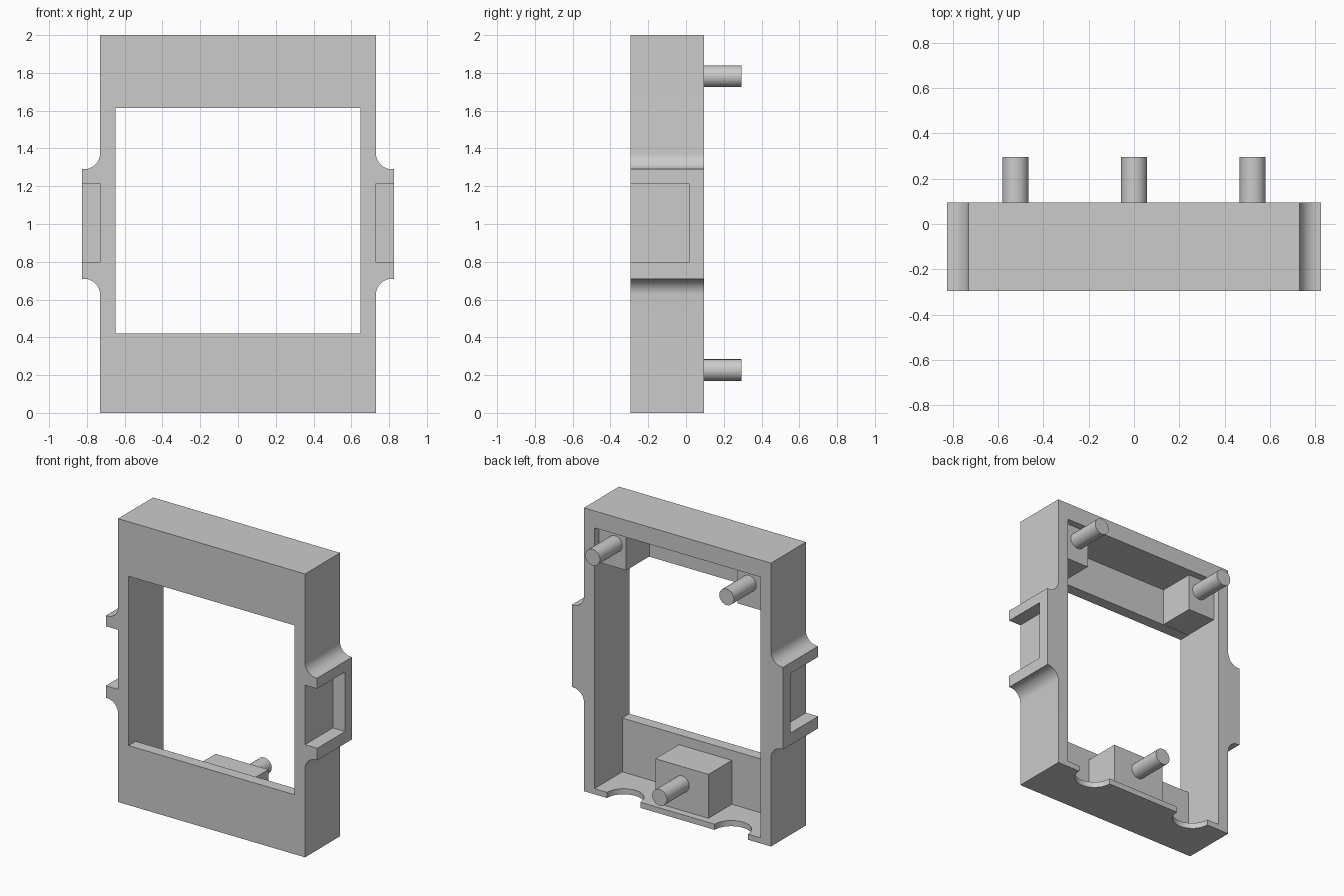
import bpy, bmesh, math

if "Cube" in bpy.data.objects:
    bpy.data.objects.remove(bpy.data.objects["Cube"], do_unlink=True)

grey = bpy.data.materials.new("plain_grey")
grey.use_nodes = True
grey.diffuse_color = (0.6, 0.6, 0.6, 1)
grey.node_tree.nodes["Principled BSDF"].inputs["Base Color"].default_value = (0.6, 0.6, 0.6, 1)

FRONT, BACK = -0.295, 0.095     # frame depth
SIDE, TAB = 0.73, 0.825         # half widths without and with the side tabs
INNER = 0.648                   # half width of the opening
PLATE = -0.215                  # inner face of the front plate
FLOOR, CEILING = 0.04, 1.88     # inside of the bottom and top walls
SILL, LINTEL = 0.42, 1.615      # window edges


def prism(name, points, axis, low, high):
    """Extrude a flat outline along an axis (0 = x, 1 = y, 2 = z)."""
    bm = bmesh.new()
    rings = []
    for level in (low, high):
        ring = []
        for p in points:
            co = list(p)
            co.insert(axis, level)
            ring.append(bm.verts.new(co))
        rings.append(ring)
        bm.faces.new(ring)
    n = len(points)
    for i in range(n):
        j = (i + 1) % n
        bm.faces.new((rings[0][i], rings[0][j], rings[1][j], rings[1][i]))
    bmesh.ops.recalc_face_normals(bm, faces=bm.faces)
    mesh = bpy.data.meshes.new(name)
    bm.to_mesh(mesh)
    bm.free()
    mesh.materials.append(grey)
    obj = bpy.data.objects.new(name, mesh)
    bpy.context.collection.objects.link(obj)
    return obj


def rect(a0, a1, b0, b1):
    return [(a0, b0), (a1, b0), (a1, b1), (a0, b1)]


def arc(cx, cy, r, start, end, steps):
    return [(cx + r * math.cos(a), cy + r * math.sin(a))
            for a in (math.radians(start + (end - start) * i / steps) for i in range(steps + 1))]


def circle(cx, cy, r, steps=48):
    return arc(cx, cy, r, 0, 360, steps)[:-1]


def select_only(obj):
    bpy.ops.object.select_all(action='DESELECT')
    obj.select_set(True)
    bpy.context.view_layer.objects.active = obj


def cut(obj, cutter):
    cutter.hide_render = True
    mod = obj.modifiers.new("cut", 'BOOLEAN')
    mod.operation = 'DIFFERENCE'
    mod.solver = 'EXACT'
    mod.object = cutter
    select_only(obj)
    bpy.ops.object.modifier_apply(modifier=mod.name)
    bpy.data.objects.remove(cutter, do_unlink=True)


def smooth(obj):
    select_only(obj)
    bpy.ops.object.shade_smooth_by_angle(angle=math.radians(30))


# Frame outline with filleted side tabs, one half then mirrored
fillet = 0.085
half = [(SIDE, 0)]
half += arc(SIDE + fillet, 0.71 - fillet, fillet, 180, 90, 12)
half += [(TAB, 0.71), (TAB, 1.29)]
half += arc(SIDE + fillet, 1.29 + fillet, fillet, 270, 180, 12)
half += [(SIDE, 2)]
frame = prism("frame", half + [(-x, z) for x, z in reversed(half)], 1, FRONT, BACK)

# Window and wider rear cavity in one stepped cut
stepped = [(-0.5, SILL), (PLATE, SILL), (PLATE, FLOOR), (0.3, FLOOR),
           (0.3, CEILING), (PLATE, CEILING), (PLATE, LINTEL), (-0.5, LINTEL)]
cut(frame, prism("opening_cutter", stepped, 0, -INNER, INNER))

# Tab pockets open to the front, and round notches in the bottom wall
for s in (-1, 1):
    low, high = sorted((s * SIDE, s))
    cut(frame, prism("pocket_cutter", rect(-0.5, 0.015, 0.795, 1.215), 0, low, high))
    cut(frame, prism("notch_cutter", circle(s * 0.42, BACK, 0.13), 2, -0.1, 0.1))
smooth(frame)

# Mounting blocks with pegs: one at the bottom, two in the upper corners
bury = 0.01
blocks = [
    ("bottom", 0, 0.227, rect(-0.207, 0.207, FLOOR - bury, 0.35)),
    ("upper_left", 0.523, 1.782, rect(0.435, INNER + bury, LINTEL + 0.003, CEILING + bury)),
    ("upper_right", -0.523, 1.782, rect(-INNER - bury, -0.435, LINTEL + 0.003, CEILING + bury)),
]
for name, x, z, outline in blocks:
    prism(name + "_block", outline, 1, PLATE - bury, 0.045)
    smooth(prism(name + "_peg", circle(x, z, 0.057), 1, 0.04, 0.295))
